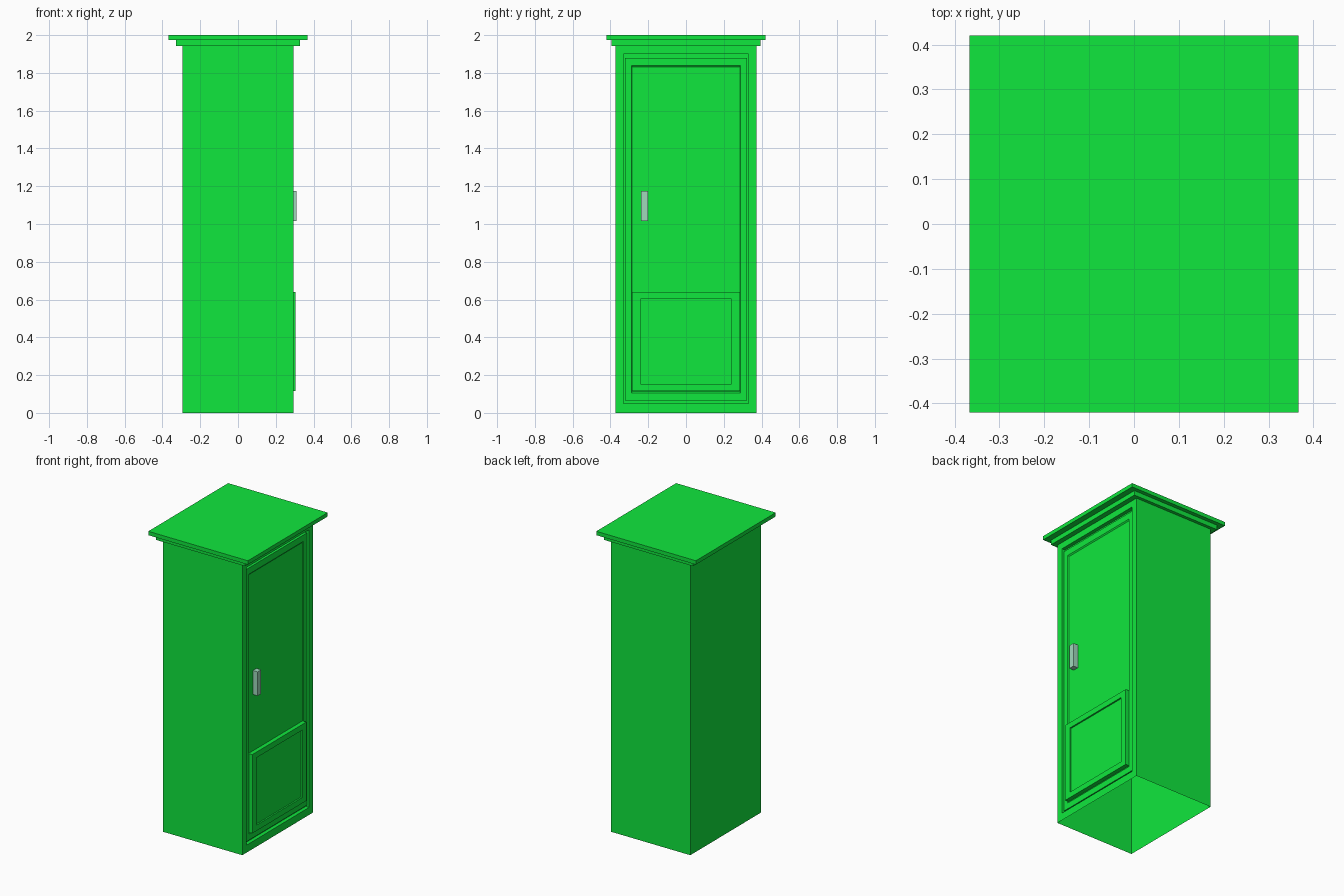
import bpy, bmesh

if "Cube" in bpy.data.objects:
    bpy.data.objects.remove(bpy.data.objects["Cube"])


def material(name, color):
    m = bpy.data.materials.new(name)
    m.diffuse_color = color
    m.use_nodes = True
    m.node_tree.nodes["Principled BSDF"].inputs["Base Color"].default_value = m.diffuse_color
    return m


GREEN = material("green_paint", (0.005, 0.8, 0.047, 1))
METAL = material("handle_metal", (0.35, 0.69, 0.5, 1))


def finish(name, bm, mat):
    mesh = bpy.data.meshes.new(name)
    bm.to_mesh(mesh)
    bm.free()
    mesh.materials.append(mat)
    obj = bpy.data.objects.new(name, mesh)
    bpy.context.collection.objects.link(obj)
    return obj


def box(name, x, y, z, mat):
    bm = bmesh.new()
    bmesh.ops.create_cube(bm, size=1)
    for v in bm.verts:
        v.co = [r[0] + (c + 0.5) * (r[1] - r[0]) for c, r in zip(v.co, (x, y, z))]
    return finish(name, bm, mat)


def stepped_panel(bm, rings):
    """Nested rectangles (half width, bottom, top, x), joined and capped."""
    prev = None
    for w, z0, z1, x in rings:
        ring = [bm.verts.new((x, y, z)) for y, z in
                ((-w, z0), (w, z0), (w, z1), (-w, z1))]
        if prev:
            for i in range(4):
                j = (i + 1) % 4
                bm.faces.new((prev[i], prev[j], ring[j], ring[i]))
        prev = ring
    bm.faces.new(prev)


# Cabinet shell with grooved door and recessed door field
bm = bmesh.new()
stepped_panel(bm, [
    (0.373, 0, 1.943, -0.293),
    (0.373, 0, 1.943, 0.293),
    (0.330, 0.05, 1.90, 0.293),
    (0.330, 0.05, 1.90, 0.268),
    (0.322, 0.065, 1.88, 0.268),
    (0.322, 0.065, 1.88, 0.283),
    (0.288, 0.105, 1.838, 0.283),
    (0.285, 0.113, 1.830, 0.277),
])
bm.verts.ensure_lookup_table()
bm.faces.new(list(reversed(bm.verts[:4])))
# The underside is open
under = [f for f in bm.faces if all(v.co.z < 0.001 for v in f.verts)]
bmesh.ops.delete(bm, geom=under, context='FACES_ONLY')
finish("cabinet_body", bm, GREEN)

# Raised lower door panel with sunken centre
bm = bmesh.new()
stepped_panel(bm, [
    (0.285, 0.115, 0.64, 0.277),
    (0.285, 0.115, 0.64, 0.305),
    (0.242, 0.153, 0.602, 0.305),
    (0.242, 0.153, 0.602, 0.295),
])
finish("lower_door_panel", bm, GREEN)

# Two-step cornice
box("lower_cornice", (-0.327, 0.327), (-0.394, 0.394), (1.943, 1.974), GREEN)
box("upper_cornice", (-0.367, 0.367), (-0.42, 0.42), (1.974, 2.0), GREEN)

# Handle
box("door_handle", (0.277, 0.311), (-0.238, -0.200), (1.015, 1.175), METAL)
